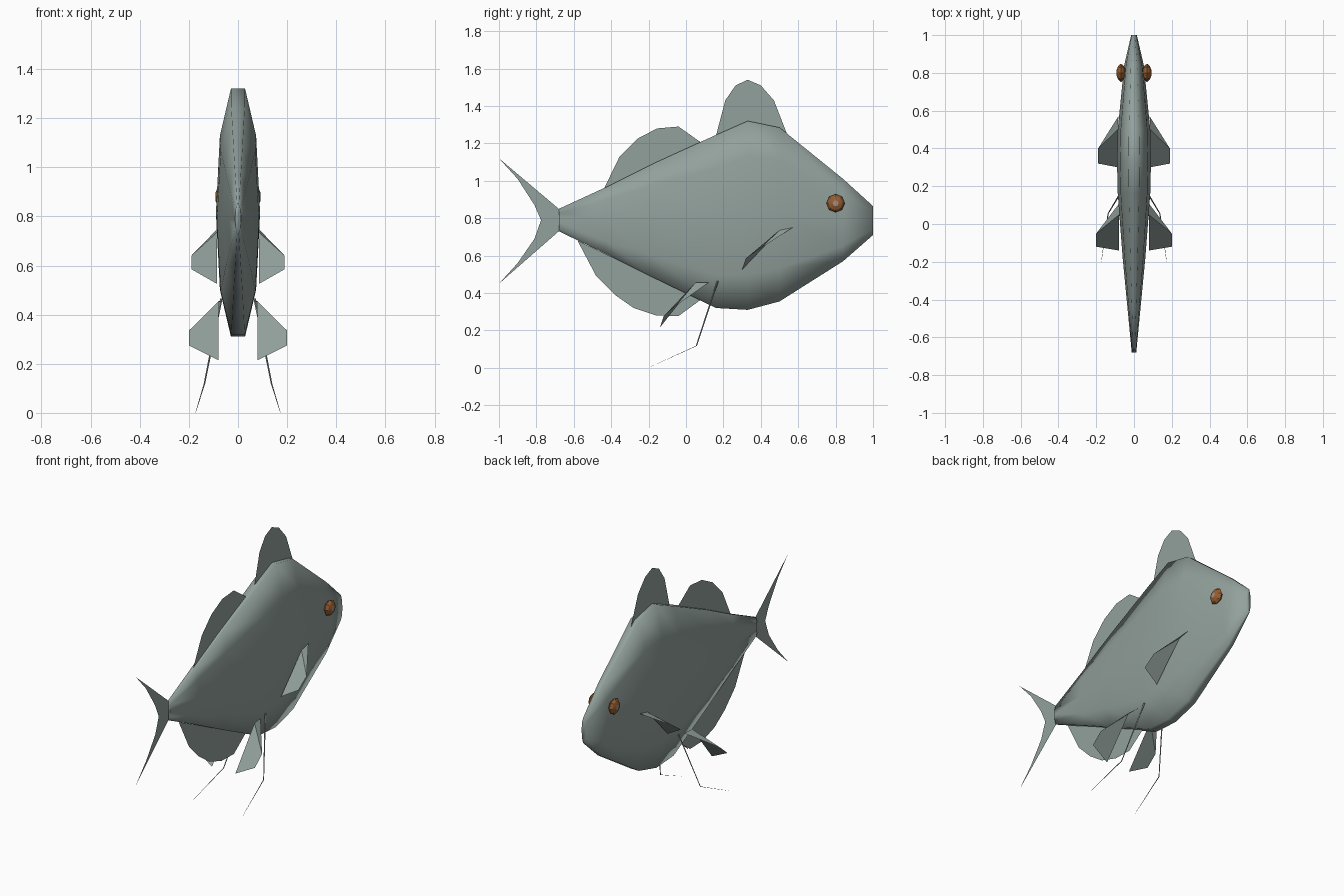
import bpy, math
from mathutils import Vector

if "Cube" in bpy.data.objects:
    bpy.data.objects.remove(bpy.data.objects["Cube"])


def material(name, rgb):
    m = bpy.data.materials.new(name)
    m.diffuse_color = (*rgb, 1)
    m.use_nodes = True
    m.node_tree.nodes["Principled BSDF"].inputs["Base Color"].default_value = m.diffuse_color
    return m


GREY = material("grey_green", (0.29, 0.355, 0.33))
AMBER = material("amber", (0.30, 0.11, 0.03))
PALE = material("pale_grey", (0.35, 0.28, 0.24))


def make(name, verts, faces, *mats):
    me = bpy.data.meshes.new(name)
    me.from_pydata(verts, [], faces)
    for m in mats:
        me.materials.append(m)
    ob = bpy.data.objects.new(name, me)
    bpy.context.collection.objects.link(ob)
    return ob


def smooth(ob, degrees):
    bpy.ops.object.select_all(action='DESELECT')
    ob.select_set(True)
    bpy.context.view_layer.objects.active = ob
    bpy.ops.object.shade_smooth_by_angle(angle=math.radians(degrees))


def loft(name, rings, *mats):
    n = len(rings[0])
    verts = [p for r in rings for p in r]
    faces = [(k * n + i, k * n + (i + 1) % n, (k + 1) * n + (i + 1) % n, (k + 1) * n + i)
             for k in range(len(rings) - 1) for i in range(n)]
    faces += [tuple(reversed(range(n))), tuple(range(len(verts) - n, len(verts)))]
    return make(name, verts, faces, *mats)


# Body: flattened cross-section lofted from tail to mouth (y, bottom, top, half width)
stations = [(-0.68, 0.73, 0.85, 0.012), (-0.43, 0.61, 0.965, 0.036),
            (-0.18, 0.485, 1.09, 0.06), (0.16, 0.32, 1.245, 0.086),
            (0.33, 0.31, 1.32, 0.09), (0.50, 0.355, 1.285, 0.086),
            (0.84, 0.57, 1.01, 0.052), (1.0, 0.71, 0.865, 0.015)]
section = [(0.32, -1), (0.82, -0.62), (1, 0), (0.82, 0.62), (0.32, 1)]
section += [(-x, t) for x, t in reversed(section)]
rings = [[(x * w, y, (lo + hi) / 2 + t * (hi - lo) / 2) for x, t in reversed(section)]
         for y, lo, hi, w in stations]
smooth(loft("body", rings, GREY), 82)

# Centre-line fins: flat sheets given as (y, z) outlines
fins = {
    "front_dorsal_fin": [(0.16, 1.24), (0.21, 1.43), (0.265, 1.51), (0.33, 1.54),
                         (0.40, 1.51), (0.47, 1.43), (0.54, 1.25)],
    "rear_dorsal_fin": [(-0.44, 0.955), (-0.355, 1.13), (-0.26, 1.225), (-0.155, 1.28),
                        (-0.04, 1.29), (0.08, 1.205)],
    "anal_fin": [(-0.58, 0.68), (-0.48, 0.49), (-0.38, 0.39), (-0.28, 0.32),
                 (-0.16, 0.28), (-0.04, 0.277), (0.08, 0.365)],
    "tail_fin": [(-0.68, 0.85), (-1, 1.12), (-0.90, 1.01), (-0.81, 0.87), (-0.775, 0.79),
                 (-0.81, 0.69), (-0.90, 0.56), (-1, 0.45), (-0.68, 0.73)],
}
for name, outline in fins.items():
    make(name, [(0, y, z) for y, z in outline], [tuple(range(len(outline)))], GREY)

# Paired side fins: a folded leading edge and a trailing blade
paired = {
    "pectoral_fin": [(0.083, 0.57, 0.75), (0.085, 0.50, 0.735), (0.19, 0.40, 0.64),
                     (0.19, 0.32, 0.585), (0.085, 0.30, 0.525)],
    "pelvic_fin": [(0.07, 0.12, 0.455), (0.078, 0.05, 0.455), (0.20, -0.05, 0.335),
                   (0.20, -0.12, 0.275), (0.08, -0.14, 0.215)],
}
for s, side in ((1, "right"), (-1, "left")):
    for name, pts in paired.items():
        make(side + "_" + name, [(s * x, y, z) for x, y, z in pts],
             [(0, 1, 2), (1, 4, 3, 2)], GREY)

    # Trailing filament, tapering to its tip
    path = [((0.068, 0.17, 0.465), 0.005), ((0.137, 0.055, 0.117), 0.003),
            ((0.173, -0.20, 0.001), 0.0006)]
    tube = [[Vector((s * p[0], p[1], p[2])) + Vector((dx, dy, 0)) * r
             for dx, dy in ((1, 0), (0, s), (-1, 0), (0, -s))] for p, r in path]
    # the last ring stands upright so the lower length keeps its thickness
    loft(side + "_filament", tube, GREY)

    # Eye: squat eight-sided bead with a pale centre
    bead = [[(s * x, 0.80 + r * math.cos(s * a * math.pi / 4),
              0.88 + r * math.sin(s * a * math.pi / 4)) for a in range(8)]
            for x, r in ((0.046, 0.018), (0.055, 0.037), (0.069, 0.049),
                         (0.083, 0.037), (0.092, 0.016))]
    eye = loft(side + "_eye", bead, AMBER, PALE)
    eye.data.polygons[-1].material_index = 1
    smooth(eye, 20)
